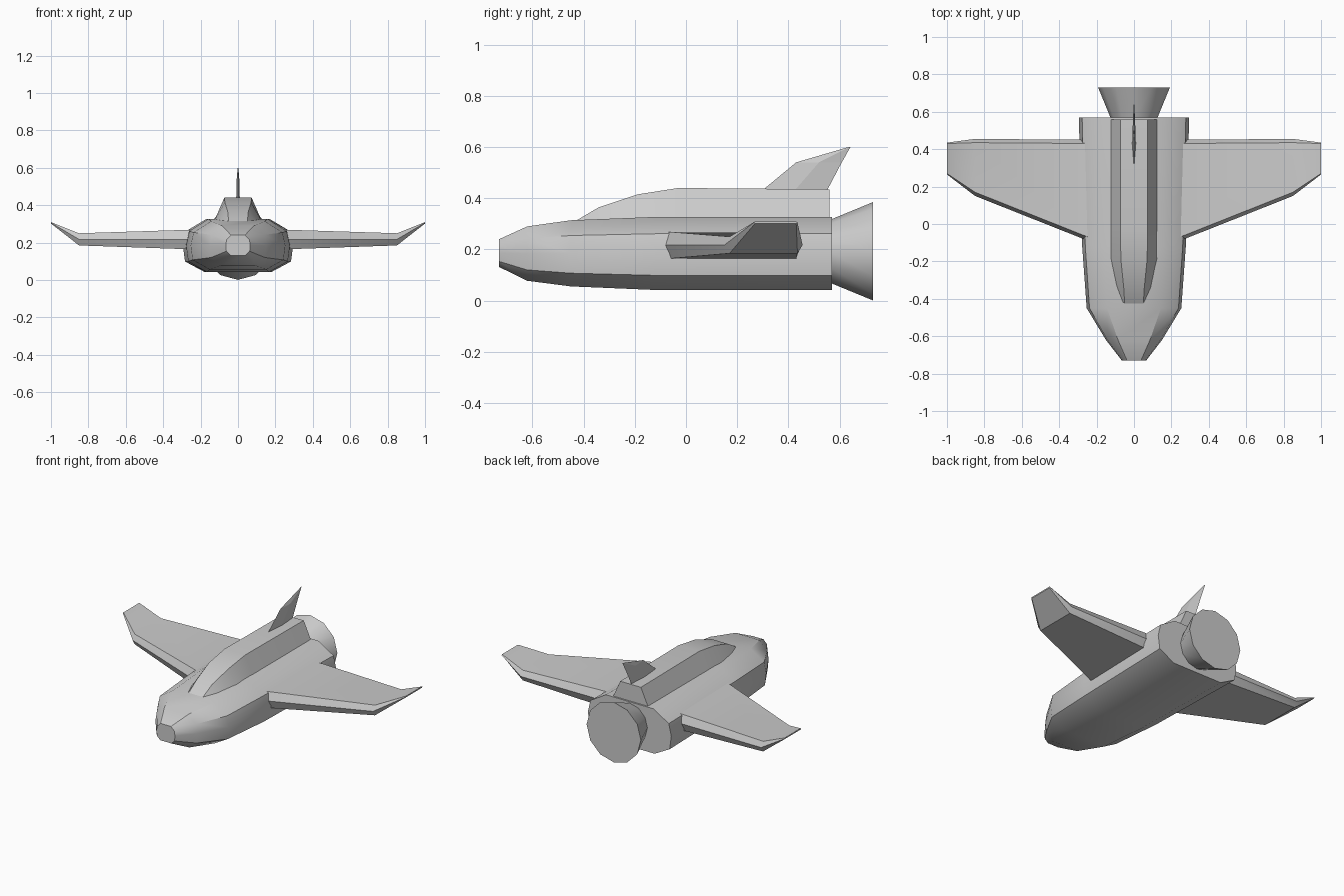
import bpy, math

if "Cube" in bpy.data.objects:
    bpy.data.objects.remove(bpy.data.objects["Cube"])


def loft(name, rings, smooth=35, mirror=False):
    """Skin a list of equal-length point rings and cap both ends."""
    n = len(rings[0])
    verts = [p for r in rings for p in r]
    faces = [tuple(range(n)), tuple((len(rings) - 1) * n + i for i in range(n))]
    for k in range(len(rings) - 1):
        for i in range(n):
            j = (i + 1) % n
            faces.append((k * n + i, k * n + j, (k + 1) * n + j, (k + 1) * n + i))
    me = bpy.data.meshes.new(name)
    me.from_pydata(verts, [], faces)
    ob = bpy.data.objects.new(name, me)
    bpy.context.collection.objects.link(ob)
    bpy.ops.object.select_all(action='DESELECT')
    ob.select_set(True)
    bpy.context.view_layer.objects.active = ob
    bpy.ops.object.mode_set(mode='EDIT')
    bpy.ops.mesh.select_all(action='SELECT')
    bpy.ops.mesh.normals_make_consistent(inside=False)
    bpy.ops.object.mode_set(mode='OBJECT')
    if smooth:
        bpy.ops.object.shade_smooth_by_angle(angle=math.radians(smooth))
    if mirror:
        ob.modifiers.new("mirror", 'MIRROR')
    return ob


def both_sides(half, y):
    """Complete a right-half cross-section (x, z) and place it at y."""
    return [(x, y, z) for x, z in half] + [(-x, y, z) for x, z in reversed(half)]


# Fuselage: ten-sided section; stations are y, half width, bottom z, top z
profile = [(0.57, 1), (0.94, 0.77), (1, 0.5), (0.96, 0.2), (0.6, 0)]
stations = [(-0.73, 0.065, 0.132, 0.24), (-0.62, 0.15, 0.078, 0.29),
            (-0.45, 0.253, 0.056, 0.314), (-0.12, 0.277, 0.042, 0.327),
            (0.57, 0.295, 0.042, 0.327)]
loft("fuselage", [both_sides([(w * a, b + (t - b) * c) for a, c in profile], y)
                  for y, w, b, t in stations])

# Raised spine with canopy nose: y, top half width, base half width, top z
spine = [(-0.425, 0.05, 0.06, 0.315), (-0.34, 0.055, 0.095, 0.365),
         (-0.19, 0.07, 0.13, 0.415), (-0.03, 0.073, 0.13, 0.44),
         (0.56, 0.073, 0.13, 0.435)]
loft("canopy_spine", [both_sides([(a, z), (b, 0.31)], y) for y, a, b, z in spine], 25)

# Wings with upturned tips: x, front y, rear y, bottom z, top z, edge bevel
wing = [(0.22, -0.1, 0.45, 0.163, 0.27, 0.02), (0.85, 0.15, 0.455, 0.185, 0.25, 0.02),
        (1.0, 0.265, 0.435, 0.302, 0.31, 0.005)]
loft("wing", [[(x, f, (b + t) / 2), (x, f + e, t), (x, r - e, t),
               (x, r, (b + t) / 2), (x, r - e, b), (x, f + e, b)]
              for x, f, r, b, t, e in wing], 30, mirror=True)

# Tail fin with a thin diamond section: z, front y, rear y, half thickness
fin = [(0.42, 0.285, 0.545, 0.01), (0.54, 0.43, 0.608, 0.007), (0.60, 0.635, 0.642, 0.002)]
loft("tail_fin", [[(0, f, z), (h, (f + r) / 2, z), (0, r, z), (-h, (f + r) / 2, z)]
                  for z, f, r, h in fin], 0)

# Engine bell, capped at the back
loft("engine_nozzle", [[(r * math.sin(i * math.pi / 6), y, 0.193 + r * math.cos(i * math.pi / 6))
                        for i in range(12)] for y, r in [(0.56, 0.122), (0.73, 0.192)]])
